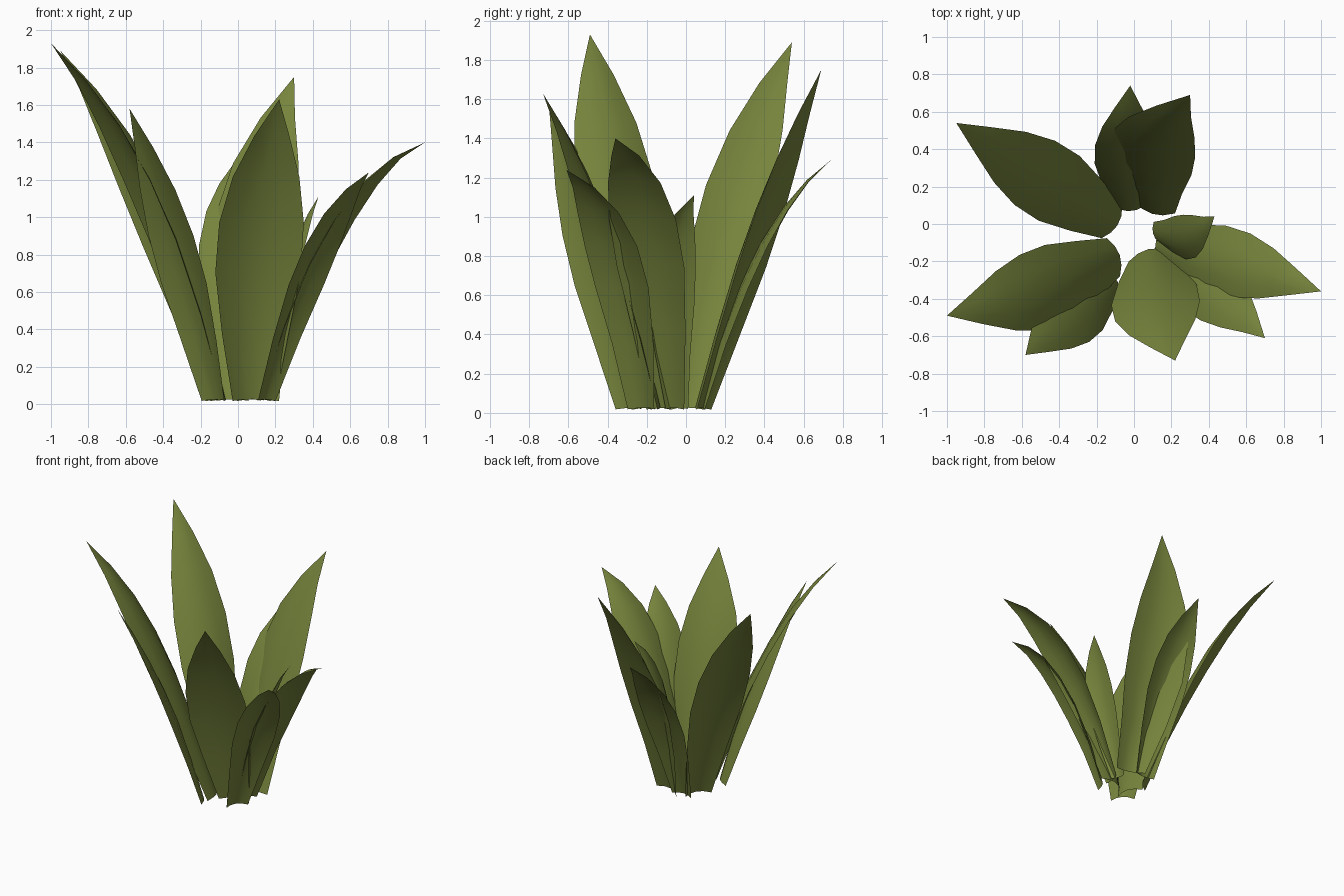
import bpy
from mathutils import Vector

cube = bpy.data.objects.get("Cube")
if cube:
    bpy.data.objects.remove(cube, do_unlink=True)

# Leaf colour
green = bpy.data.materials.new("olive_green")
green.use_nodes = True
colour = (0.18, 0.23, 0.045, 1)
green.diffuse_color = colour
bsdf = green.node_tree.nodes["Principled BSDF"]
bsdf.inputs["Base Color"].default_value = colour
bsdf.inputs["Roughness"].default_value = 0.9

# Stations along a blade: position and share of full half-width
OUTLINE = [(0, 0.5), (0.18, 0.78), (0.36, 1.0), (0.52, 0.99),
           (0.68, 0.78), (0.84, 0.41), (1, 0)]
ACROSS = [-1, -0.5, 0, 0.5, 1]


def leaf(name, base, tip, half_width, bend, sway=0.0):
    """Arched blade swept along a quadratic curve from base to tip."""
    start = Vector((base[0], base[1], 0.023))
    end = Vector(tip)
    run = Vector((end.x - start.x, end.y - start.y, 0))
    side = Vector((-run.y, run.x, 0)).normalized()
    ctrl = start + run * 0.42 + side * sway
    ctrl.z = end.z * bend

    verts, faces = [], []
    for t, share in OUTLINE:
        mid = start * (1 - t) ** 2 + ctrl * 2 * t * (1 - t) + end * t * t
        if share == 0:
            verts.append(mid)
            continue
        tangent = ((ctrl - start) * (1 - t) + (end - ctrl) * t).normalized()
        normal = tangent.cross(side).normalized()
        width = half_width * share
        sag = width * (0.35 - 0.2 * t)
        for s in ACROSS:
            verts.append(mid + side * width * s + normal * sag * (0.4 - s * s))

    cols = len(ACROSS)
    rows = len(OUTLINE) - 1
    for r in range(rows):
        for c in range(cols - 1):
            a = r * cols + c
            if r == rows - 1:
                faces.append((a + 1, a, rows * cols))
            else:
                faces.append((a + 1, a, a + cols, a + cols + 1))
    mesh = bpy.data.meshes.new(name)
    mesh.from_pydata(verts, [], faces)
    mesh.materials.append(green)
    mesh.shade_smooth()
    obj = bpy.data.objects.new(name, mesh)
    bpy.context.collection.objects.link(obj)


# Blades around the crown
leaf("back_right_leaf", (-0.10, 0.00), (-0.95, 0.54, 1.89), 0.205, 0.70)
leaf("front_right_tall_leaf", (-0.09, -0.17), (-1.0, -0.49, 1.93), 0.215, 0.71, 0.07)
leaf("front_right_low_leaf", (-0.12, -0.28), (-0.58, -0.70, 1.58), 0.18, 0.61)
leaf("front_leaf", (0.08, -0.15), (0.22, -0.73, 1.63), 0.235, 0.66, -0.06)
leaf("front_left_leaf", (0.14, -0.22), (0.70, -0.61, 1.24), 0.165, 0.84, 0.09)
leaf("left_leaf", (0.13, -0.09), (1.0, -0.36, 1.40), 0.18, 0.88, 0.01)
leaf("inner_left_leaf", (0.11, -0.05), (0.43, 0.04, 1.11), 0.12, 0.78, -0.13)
leaf("back_left_leaf", (0.10, 0.07), (0.30, 0.69, 1.75), 0.235, 0.64, 0.21)
leaf("back_leaf", (-0.03, 0.08), (-0.02, 0.74, 1.29), 0.17, 0.79, 0.03)
